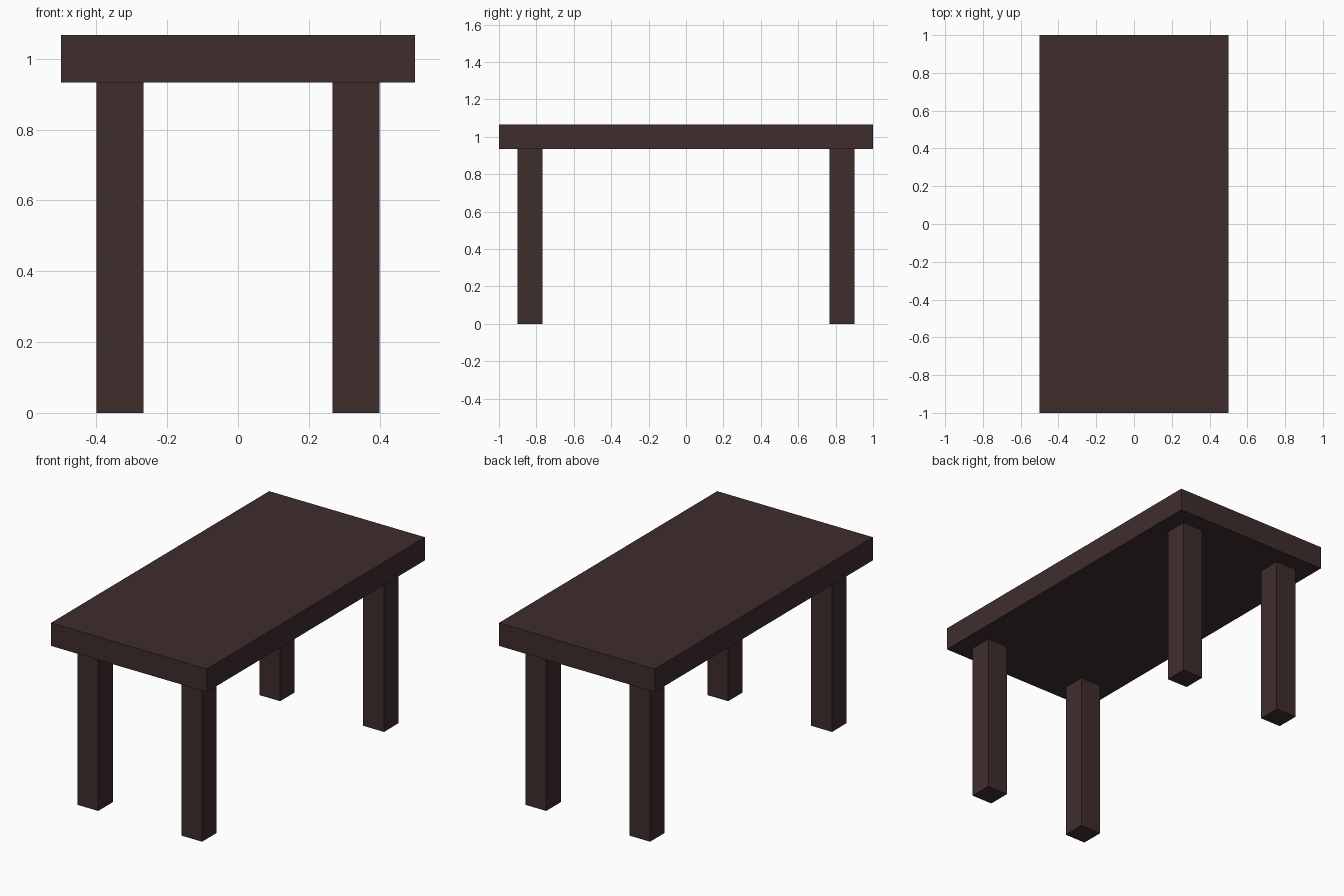
import bpy

if "Cube" in bpy.data.objects:
    bpy.data.objects.remove(bpy.data.objects["Cube"])

# Dark brown wood
wood = bpy.data.materials.new("dark_wood")
wood.diffuse_color = (0.05, 0.026, 0.027, 1.0)
wood.use_nodes = True
wood.node_tree.nodes["Principled BSDF"].inputs["Base Color"].default_value = wood.diffuse_color

TOP_Z = 16 / 15     # upper face of the table top
THICK = 2 / 15      # table top thickness and leg width
INSET = 0.1         # leg distance from the table edge


def box(name, center, size):
    bpy.ops.mesh.primitive_cube_add(size=1, location=center)
    obj = bpy.context.object
    obj.name = name
    obj.scale = size
    bpy.ops.object.transform_apply(location=False, rotation=False, scale=True)
    obj.data.materials.append(wood)
    return obj


# Table top
box("table_top", (0, 0, TOP_Z - THICK / 2), (1, 2, THICK))

# Four square legs
leg_h = TOP_Z - THICK
leg_x = 0.5 - INSET - THICK / 2
leg_y = 1.0 - INSET - THICK / 2
for y_name, sy in (("front", -1), ("back", 1)):
    for x_name, sx in (("left", -1), ("right", 1)):
        box(f"{y_name}_{x_name}_leg", (sx * leg_x, sy * leg_y, leg_h / 2),
            (THICK, THICK, leg_h))
